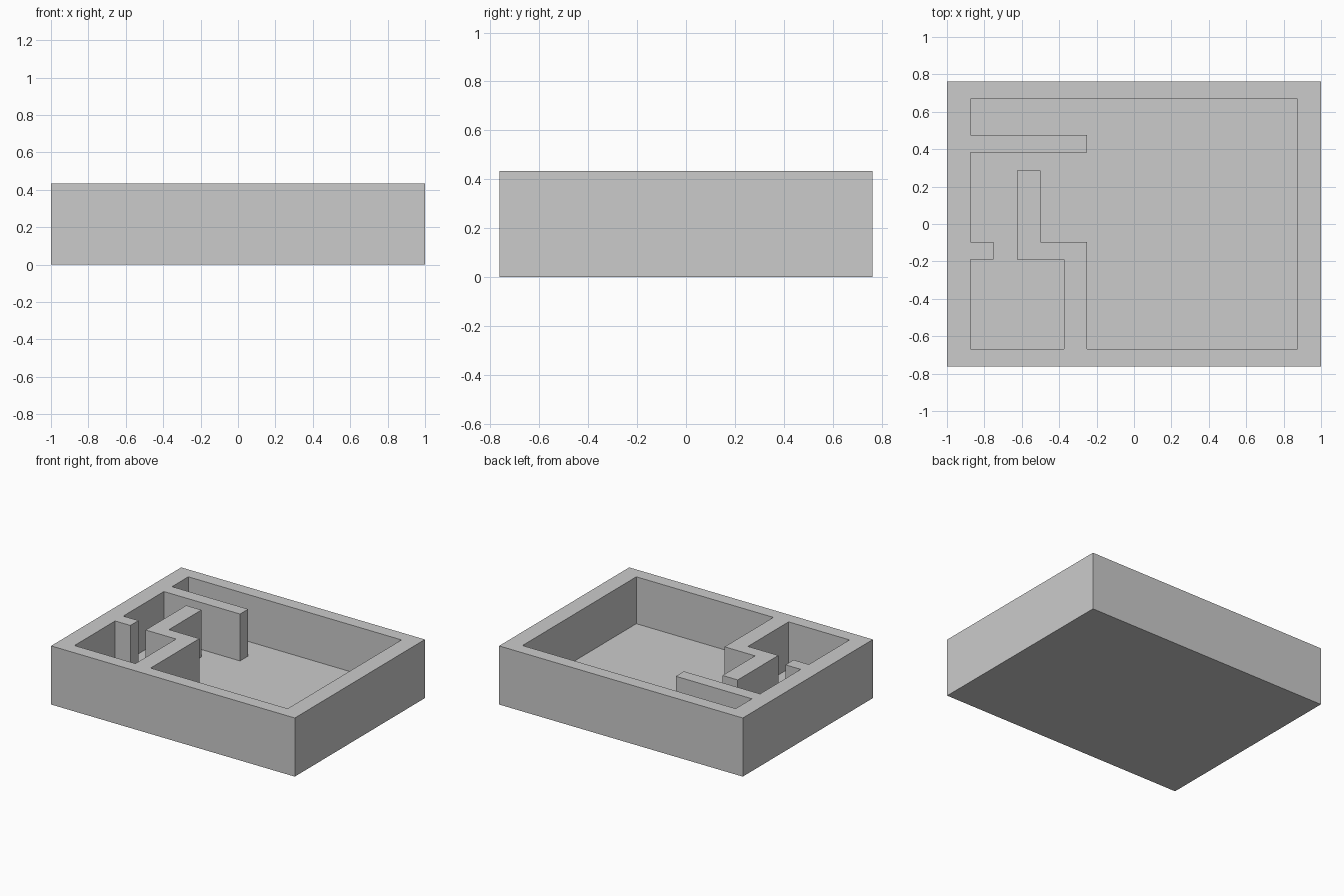
import bpy, bmesh

if "Cube" in bpy.data.objects:
    bpy.data.objects.remove(bpy.data.objects["Cube"])

CX, CY = 0.125, 0.7625 / 8      # plan grid cell
HEIGHT, FLOOR = 0.435, 0.087

# outline of the open floor area in grid cells (partitions cut in from the sides)
ROOM = [(-7, 7), (7, 7), (7, -7), (-2, -7), (-2, -1), (-4, -1), (-4, 3),
        (-5, 3), (-5, -2), (-3, -2), (-3, -7), (-7, -7), (-7, -2), (-6, -2),
        (-6, -1), (-7, -1), (-7, 4), (-2, 4), (-2, 5), (-7, 5)]
OUTER = [(-8, -8), (8, -8), (8, 8), (-8, 8)]

bm = bmesh.new()


def shaft(outline, bottom):
    """Vertical walls along an outline, closed at the bottom; returns top edges."""
    low = [bm.verts.new((x * CX, y * CY, bottom)) for x, y in outline]
    top = [bm.verts.new((x * CX, y * CY, HEIGHT)) for x, y in outline]
    bm.faces.new(low)
    n = len(outline)
    for i in range(n):
        j = (i + 1) % n
        bm.faces.new((low[i], low[j], top[j], top[i]))
    return [bm.edges.get((top[i], top[(i + 1) % n])) for i in range(n)]


# outer box, sunken rooms, and the flat wall tops between them
rim = shaft(OUTER, 0) + shaft(ROOM, FLOOR)
bmesh.ops.triangle_fill(bm, edges=rim, use_beauty=True, normal=(0, 0, 1))
bmesh.ops.dissolve_limit(bm, angle_limit=0.01, verts=bm.verts[:], edges=bm.edges[:])
bmesh.ops.recalc_face_normals(bm, faces=bm.faces[:])

mesh = bpy.data.meshes.new("walled_floor_plan")
bm.to_mesh(mesh)
bm.free()
bpy.context.collection.objects.link(bpy.data.objects.new("walled_floor_plan", mesh))
